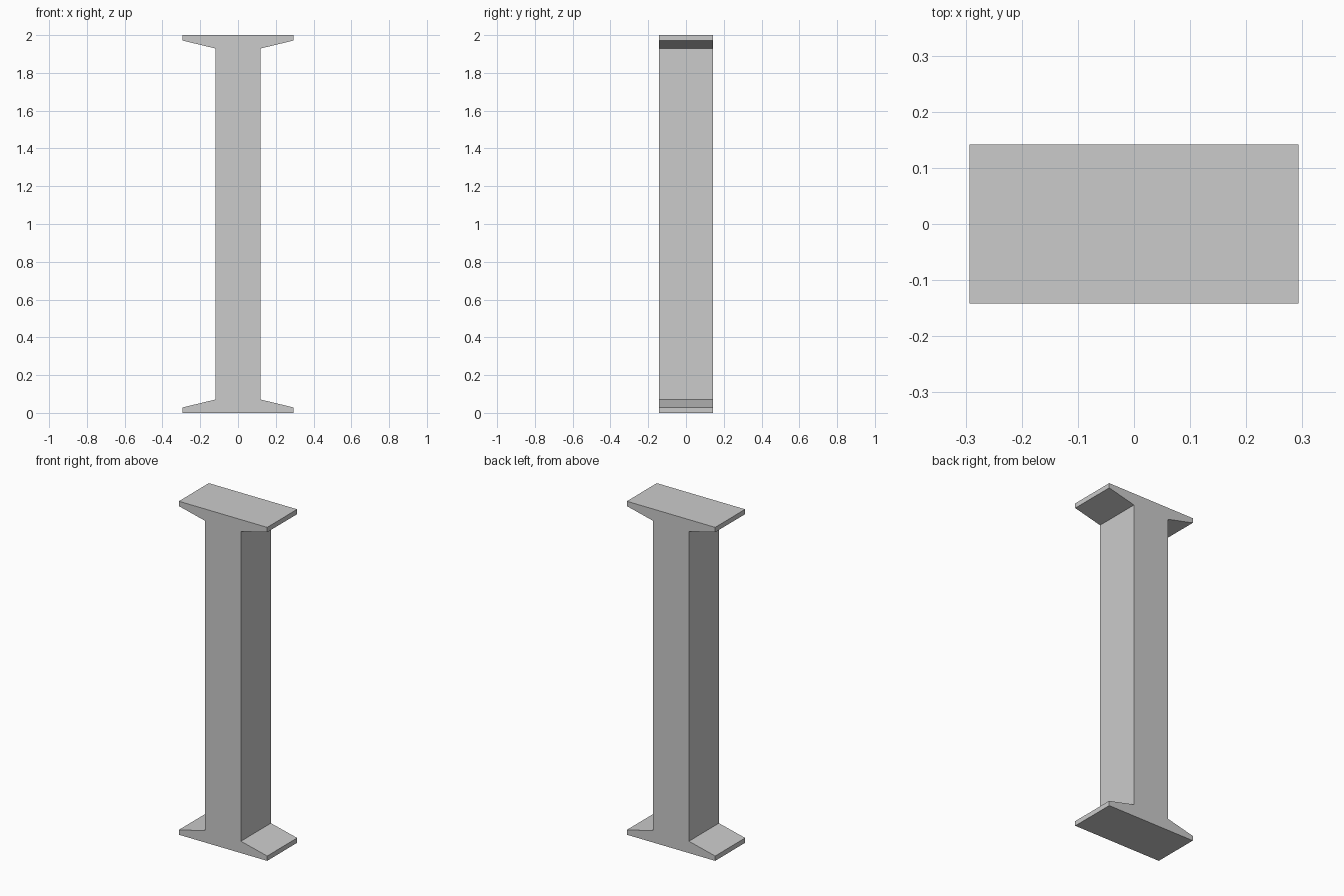
import bpy, bmesh

if "Cube" in bpy.data.objects:
    bpy.data.objects.remove(bpy.data.objects["Cube"])

HALF_DEPTH = 0.142
# one quarter of the outline (x, z offset from mid-height): flange edge, flange root
QUARTER = [(0.293, 1.0), (0.293, 0.971), (0.119, 0.929)]

# mirror the quarter into the closed I-shaped outline
right = QUARTER + [(x, -z) for x, z in reversed(QUARTER)]
outline = right + [(-x, z) for x, z in reversed(right)]

# fill the outline and extrude it front to back
bm = bmesh.new()
face = bm.faces.new([bm.verts.new((x, -HALF_DEPTH, z + 1)) for x, z in outline])
extruded = bmesh.ops.extrude_face_region(bm, geom=[face], use_keep_orig=True)
verts = [g for g in extruded["geom"] if isinstance(g, bmesh.types.BMVert)]
bmesh.ops.translate(bm, verts=verts, vec=(0, 2 * HALF_DEPTH, 0))
bmesh.ops.recalc_face_normals(bm, faces=bm.faces)

# flanged beam
mesh = bpy.data.meshes.new("flanged_beam")
bm.to_mesh(mesh)
bm.free()
bpy.context.collection.objects.link(bpy.data.objects.new("flanged_beam", mesh))
